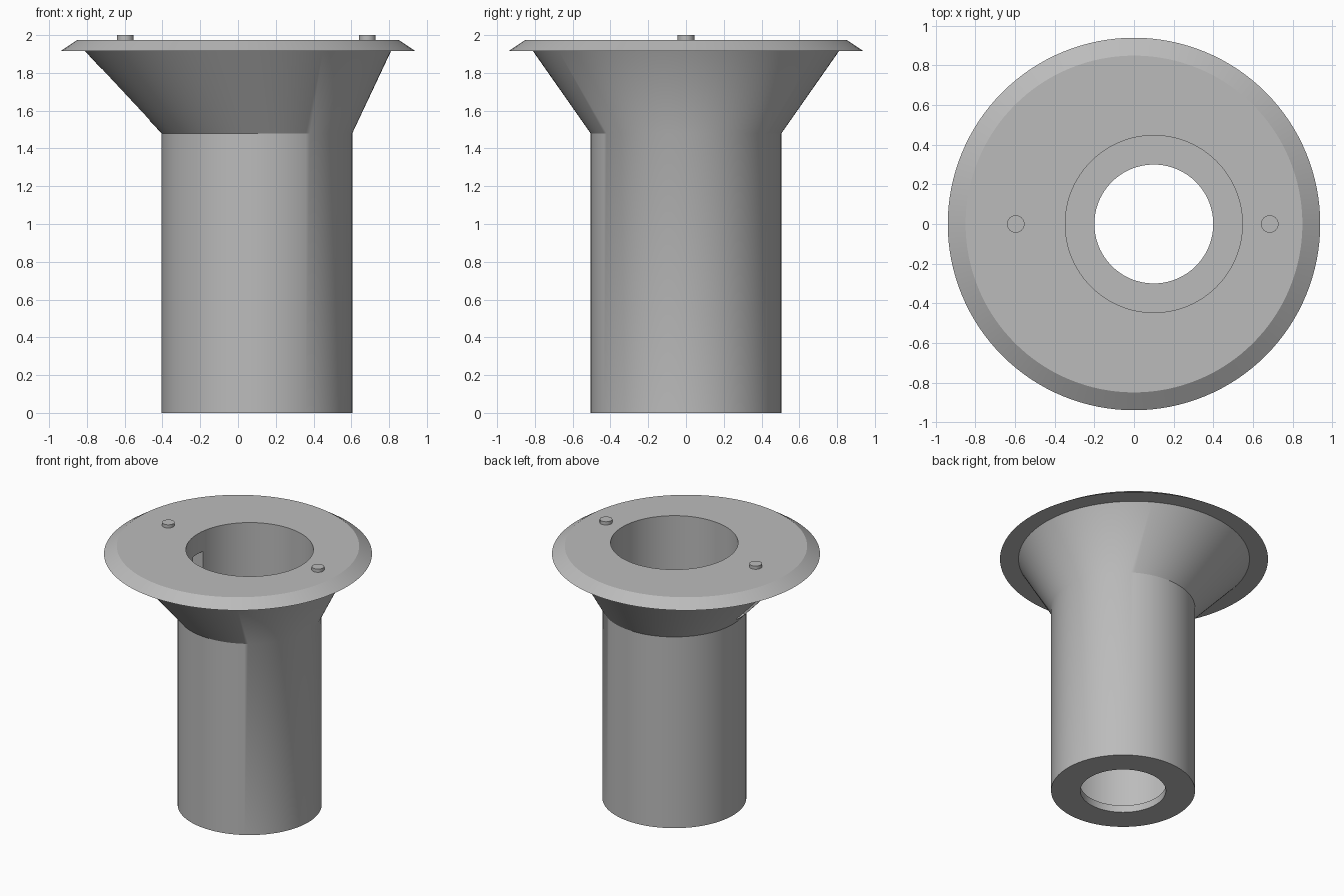
import bpy, bmesh
from math import cos, sin, pi, radians

cube = bpy.data.objects.get("Cube")
if cube:
    bpy.data.objects.remove(cube, do_unlink=True)

SEGMENTS = 128
TUBE_X = 0.1        # the tube sits off the flange axis
TOP = 1.975

grey = bpy.data.materials.new("plain grey")
grey.use_nodes = True
grey.diffuse_color = (0.5, 0.5, 0.5, 1)
grey.node_tree.nodes["Principled BSDF"].inputs["Base Color"].default_value = grey.diffuse_color


def make_object(name, bm):
    bmesh.ops.recalc_face_normals(bm, faces=bm.faces)
    mesh = bpy.data.meshes.new(name)
    bm.to_mesh(mesh)
    bm.free()
    mesh.materials.append(grey)
    obj = bpy.data.objects.new(name, mesh)
    bpy.context.collection.objects.link(obj)
    return obj


def smooth(obj):
    bpy.ops.object.select_all(action='DESELECT')
    obj.select_set(True)
    bpy.context.view_layer.objects.active = obj
    bpy.ops.object.shade_smooth_by_angle(angle=radians(30))


def loft_loop(name, rings):
    """Join circles (centre x, radius, z) in order, last back to first."""
    bm = bmesh.new()
    loops = []
    for cx, r, z in rings:
        loops.append([bm.verts.new((cx + r * cos(2 * pi * i / SEGMENTS),
                                    r * sin(2 * pi * i / SEGMENTS), z))
                      for i in range(SEGMENTS)])
    for a, b in zip(loops, loops[1:] + loops[:1]):
        for i in range(SEGMENTS):
            j = (i + 1) % SEGMENTS
            bm.faces.new((a[i], a[j], b[j], b[i]))
    return make_object(name, bm)


# Tube, skewed funnel, bevelled flange and stepped bore
body = loft_loop("flanged_tube", [
    (TUBE_X, 0.30, 0),
    (TUBE_X, 0.505, 0),
    (TUBE_X, 0.505, 1.48),
    (0, 0.81, 1.915),
    (0, 0.94, 1.915),
    (0, 0.85, TOP),
    (TUBE_X, 0.447, TOP),
    (TUBE_X, 0.447, 0.055),
    (TUBE_X, 0.30, 0.055),
])

# Cable slot through the long side of the funnel
bm = bmesh.new()
bmesh.ops.create_cube(bm, size=1)
bmesh.ops.scale(bm, vec=(0.8, 0.12, 0.27), verts=bm.verts)
bmesh.ops.translate(bm, vec=(-0.6, 0, 1.685), verts=bm.verts)
cutter = make_object("slot_cutter", bm)
cutter.hide_render = True
cut = body.modifiers.new("cable slot", 'BOOLEAN')
cut.operation = 'DIFFERENCE'
cut.solver = 'EXACT'
cut.object = cutter
bpy.context.view_layer.objects.active = body
bpy.ops.object.modifier_apply(modifier=cut.name)
bpy.data.objects.remove(cutter, do_unlink=True)
smooth(body)

# Locating pegs on the flange
for name, x in (("right_peg", -0.597), ("left_peg", 0.685)):
    bm = bmesh.new()
    bmesh.ops.create_cone(bm, cap_ends=True, segments=32, radius1=0.044,
                          radius2=0.044, depth=0.035)
    bmesh.ops.translate(bm, vec=(x, 0, 2 - 0.035 / 2), verts=bm.verts)
    smooth(make_object(name, bm))
